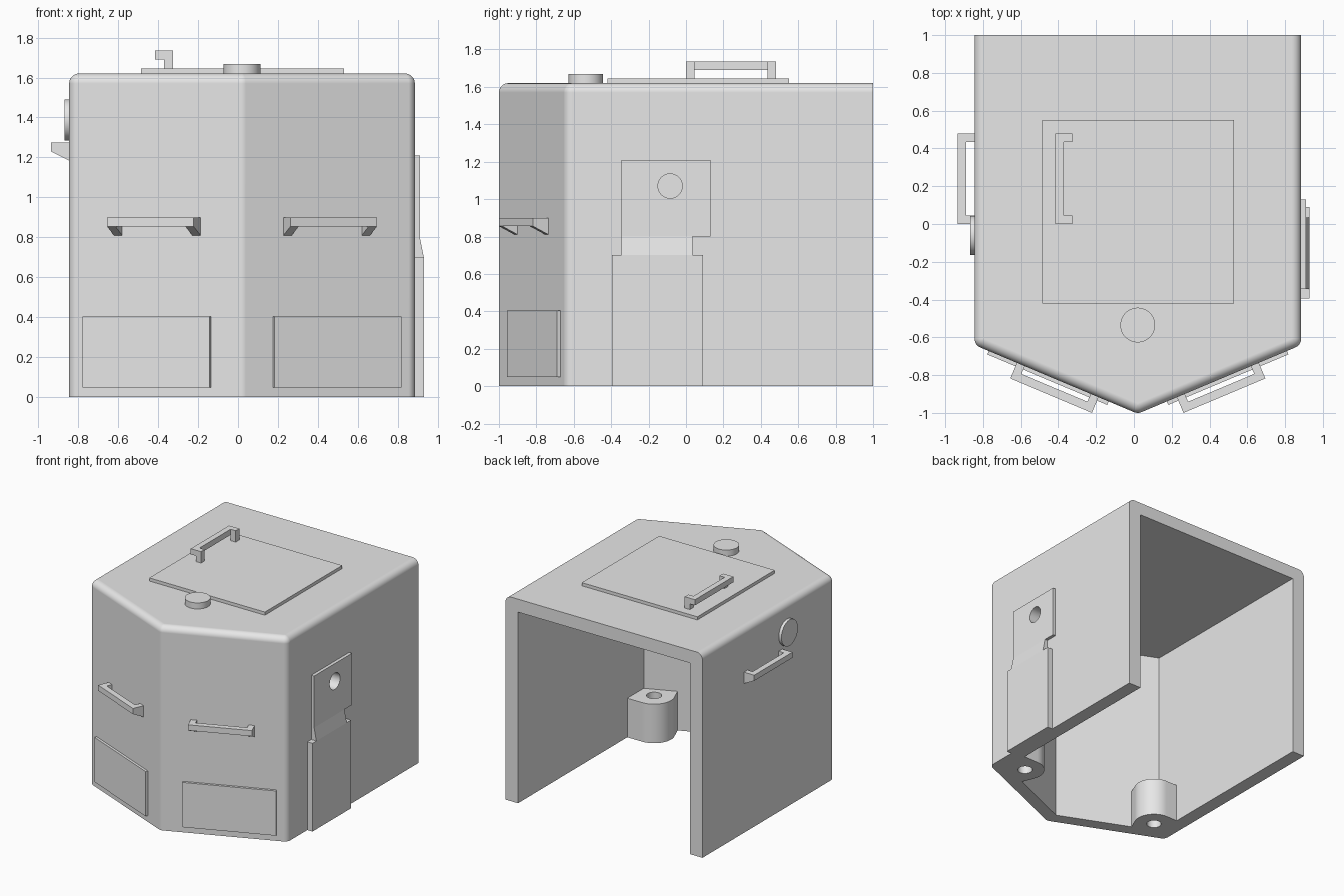
import bpy, bmesh
from math import sin, cos, tan, pi, radians
from mathutils import Vector

if "Cube" in bpy.data.objects:
    bpy.data.objects.remove(bpy.data.objects["Cube"])

grey = bpy.data.materials.new("light_grey")
grey.use_nodes = True
grey.diffuse_color = (0.8, 0.8, 0.8, 1)
grey.node_tree.nodes["Principled BSDF"].inputs["Base Color"].default_value = (0.8, 0.8, 0.8, 1)

X, Y, Z = Vector((1, 0, 0)), Vector((0, 1, 0)), Vector((0, 0, 1))
MID, HALF, TALL, ROUND = 0.02, 0.865, 1.62, 0.05
SLANT = radians(22.8)


def circle(r, n=48):
    return [(r * cos(2 * pi * i / n), r * sin(2 * pi * i / n)) for i in range(n)]


def rect(a, b, c, d):
    return [(a, c), (b, c), (b, d), (a, d)]


def extrude(bm, pts, origin, ax, ay, az, start, end):
    """Add a prism: outline in the ax/ay plane, swept along az."""
    o = Vector(origin)
    low, high = ([bm.verts.new(o + ax * p + ay * q + az * t) for p, q in pts] for t in (start, end))
    bm.faces.new(low)
    bm.faces.new(high)
    for i in range(len(pts)):
        j = (i + 1) % len(pts)
        bm.faces.new((low[i], low[j], high[j], high[i]))


def finish(name, bm):
    bmesh.ops.recalc_face_normals(bm, faces=bm.faces)
    mesh = bpy.data.meshes.new(name)
    bm.to_mesh(mesh)
    bm.free()
    mesh.materials.append(grey)
    ob = bpy.data.objects.new(name, mesh)
    bpy.context.collection.objects.link(ob)
    return ob


def prism(name, *args):
    bm = bmesh.new()
    extrude(bm, *args)
    return finish(name, bm)


def activate(ob):
    bpy.ops.object.select_all(action='DESELECT')
    ob.select_set(True)
    bpy.context.view_layer.objects.active = ob


def smooth(ob):
    activate(ob)
    bpy.ops.object.shade_smooth_by_angle(angle=radians(30))


def cut(ob, cutter):
    mod = ob.modifiers.new("cut", 'BOOLEAN')
    mod.operation, mod.solver, mod.object = 'DIFFERENCE', 'EXACT', cutter
    activate(ob)
    bpy.ops.object.modifier_apply(modifier=mod.name)


# Shell: rings swept around a core outline give the rounded corners and top edge
core = HALF - ROUND
tip = ROUND - 1
corner = tip + core * tan(SLANT)
side = pi / 2 - SLANT
corners = [(core, 1, 0, 0, 0), (core, corner, 0, -side, 6), (0, tip, -side, side - pi, 6),
           (-core, corner, side - pi, -pi, 6), (-core, 1, -pi, -pi, 0)]


def ring(bm, r, z):
    verts = []
    for cx, cy, a, b, n in corners:
        for i in range(n + 1):
            t = a + (b - a) * i / max(n, 1)
            verts.append(bm.verts.new((MID + cx + r * cos(t), cy + r * sin(t), z)))
    return verts


bm = bmesh.new()
rings = [ring(bm, ROUND, 0)]
for k in range(9):
    t = k * pi / 16
    rings.append(ring(bm, ROUND * cos(t), TALL - ROUND + ROUND * sin(t)))
for low, high in zip(rings, rings[1:]):
    for i in range(len(low)):
        j = (i + 1) % len(low)
        bm.faces.new((low[i], low[j], high[j], high[i]))
bm.faces.new(rings[0])
bm.faces.new(rings[-1])
bmesh.ops.remove_doubles(bm, verts=bm.verts, dist=0.0001)
shell = finish("shell", bm)

# Hollow interior, open at the back and underneath
inner = HALF - 0.11
shoulder = -0.895 + inner * tan(SLANT)
cavity = prism("cavity_cutter", [(inner, 1.2), (inner, shoulder), (0, -0.895), (-inner, shoulder), (-inner, 1.2)],
               (MID, 0, 0), X, Y, Z, -0.2, 1.517)
cut(shell, cavity)
bpy.data.objects.remove(cavity)

# Stepped side plate with a hole through plate and wall
plate = prism("side_plate_upper", rect(-0.345, 0.13, 0.8, 1.21), (0, 0, 0), Y, Z, X, 0.875, 0.91)
prism("side_plate_neck", [(0.875, 0.7), (0.93, 0.7), (0.91, 0.8), (0.875, 0.8)],
      (0, 0, 0), X, Z, Y, -0.345, 0.035)
prism("side_plate_lower", rect(-0.395, 0.09, 0, 0.7), (0, 0, 0), Y, Z, X, 0.875, 0.93)
drill = prism("hole_cutter", circle(0.065), (0, -0.085, 1.07), Y, Z, X, 0.6, 1.1)
for ob in (shell, plate):
    cut(ob, drill)
    smooth(ob)
bpy.data.objects.remove(drill)
weighted = shell.modifiers.new("weighted_normals", 'WEIGHTED_NORMAL')
weighted.keep_sharp = True

# Screw bosses in the two front inside corners
for s, label in ((1, "left"), (-1, "right")):
    arc = [pi / 2 + (pi / 2 + SLANT) * i / 20 for i in range(21)]
    outline = [(0.15, 0.15)] + [(0.15 * cos(t), 0.15 * sin(t)) for t in arc]
    px, py = outline[-1]
    outline += [(px + 0.12 * sin(SLANT), py - 0.12 * cos(SLANT)), (0.15, -0.07)]
    centre = (0.005 + s * 0.64, -0.521, 0)
    boss = prism(label + "_screw_boss", outline, centre, X * s, Y, Z, 0, 0.31)
    drill = prism("boss_cutter", circle(0.055), centre, X, Y, Z, -0.2, 0.6)
    cut(boss, drill)
    bpy.data.objects.remove(drill)
    smooth(boss)

# Grab handles: two brackets and a bar between them
WEDGE = [(0, 0), (0.09, 0), (0.09, -0.045), (0, -0.09)]
HOOK = [(0, 0), (0.09, 0), (0.09, -0.09), (0.045, -0.09), (0.045, -0.045), (0, -0.045)]


def handle(name, origin, out, up, along, bracket, drop, half=0.24):
    bm = bmesh.new()
    for a, b in ((-half, 0.045 - half), (half - 0.045, half)):
        extrude(bm, bracket, origin, out, up, along, a, b)
    extrude(bm, rect(0.045, 0.09, drop - 0.045, drop), origin, out, up, along, 0.045 - half, half - 0.045)
    finish(name, bm)


handle("roof_handle", (-0.325, 0.24, 1.645), Z, X, Y, HOOK, -0.045)
handle("side_handle", (MID - HALF, 0.24, 1.275), -X, Z, Y, WEDGE, 0)

# Handle and low panel on each slanted front face
for s, label in ((1, "left"), (-1, "right")):
    along = Vector((s * cos(SLANT), sin(SLANT), 0))
    out = Vector((s * sin(SLANT), -cos(SLANT), 0))
    apex = Vector((MID, -1.004, 0))
    handle(label + "_front_handle", apex + along * 0.46 + Z * 0.9, out, Z, along, WEDGE, 0, 0.235)
    prism(label + "_front_panel", rect(0.167, 0.857, 0.05, 0.405), apex, along, Z, out, -0.01, 0.02)

# Roof hatch, roof cap and side cap
prism("roof_hatch", rect(-0.485, 0.53, -0.42, 0.55), (0, 0, 0), X, Y, Z, 1.61, 1.645)
smooth(prism("roof_cap", circle(0.092), (MID, -0.535, 0), X, Y, Z, 1.61, 1.668))
smooth(prism("side_cap", circle(0.103), (0, -0.06, 1.388), Y, Z, X, -0.868, -0.835))
